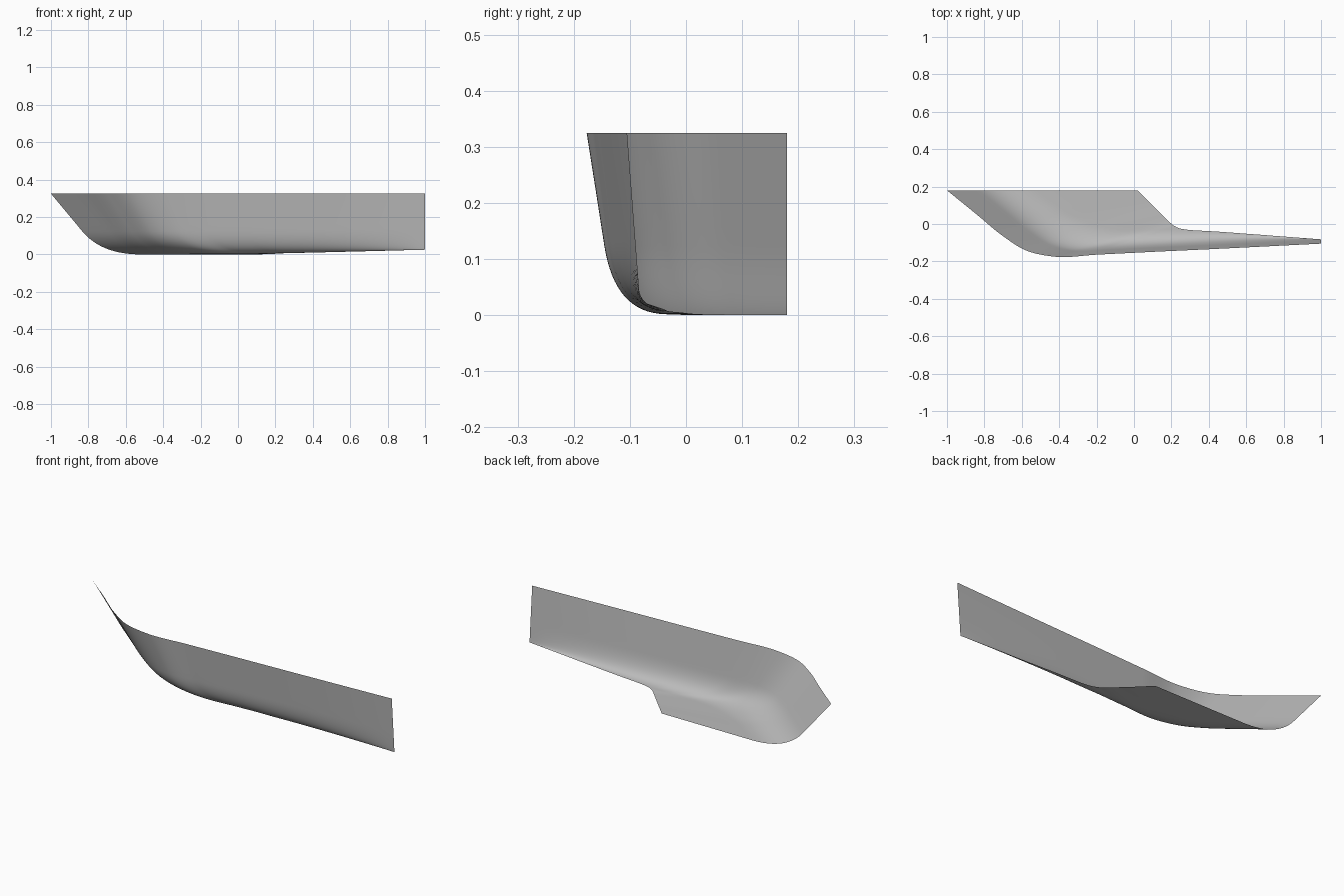
import bpy
import bmesh
from mathutils import Vector

cube = bpy.data.objects.get("Cube")
if cube:
    bpy.data.objects.remove(cube, do_unlink=True)

TOP = 0.325      # rim height
WALL = 0.62      # share of the wall that stays straight
COLS, BEND, FLAT = 14, 16, 6

# Stations around the rim: rim xy, wall/floor corner xy, inner edge xyz,
# share of the floor taken up by the rounded bend
stations = [
    ((-1.00, .180), (-.73, .180), (.02, .18, 0), .28),
    ((-.84, .050), (-.60, .075), (.06, .14, 0), .30),
    ((-.70, -.065), (-.49, -.015), (.10, .10, 0), .35),
    ((-.58, -.140), (-.40, -.080), (.14, .06, .001), .45),
    ((-.42, -.175), (-.29, -.122), (.18, .02, .002), .60),
    ((-.20, -.164), (-.12, -.122), (.215, -.01, .005), .80),
    ((.10, -.149), (.12, -.112), (.28, -.03, .007), 1),
    ((.40, -.135), (.40, -.100), (.45, -.041, .011), 1),
    ((1.00, -.105), (1.00, -.082), (1.00, -.082, .025), 1),
]
keys = [Vector((*rim, *corner, *edge, f)) for rim, corner, edge, f in stations]
us = [0.0]
for a, b in zip(keys, keys[1:]):
    us.append(us[-1] + (Vector(b[:2]) - Vector(a[:2])).length)


def slope(i):
    """Tangent at a station, weighted by the spacing of its neighbours."""
    def step(j):
        return (keys[j + 1] - keys[j]) / (us[j + 1] - us[j])
    if i == 0:
        return step(0)
    if i == len(keys) - 1:
        return step(i - 1)
    h0, h1 = us[i] - us[i - 1], us[i + 1] - us[i]
    return (step(i - 1) * h1 + step(i) * h0) / (h0 + h1)


def blend(i, t):
    """Smooth interpolation between station i and the next."""
    h = us[i + 1] - us[i]
    return (keys[i] * (2*t**3 - 3*t**2 + 1) + slope(i) * h * (t**3 - 2*t**2 + t)
            + keys[i + 1] * (3*t**2 - 2*t**3) + slope(i + 1) * h * (t**3 - t**2))


def section(k):
    """Straight wall, rounded bend, then floor out to the inner edge."""
    rim = Vector((k[0], k[1], TOP))
    edge = Vector(k[4:7])
    corner = Vector((k[2], k[3], k[6]))
    start = rim.lerp(corner, WALL)
    end = corner.lerp(edge, min(k[7], 0.97))
    pts = [rim.lerp(start, j / FLAT) for j in range(FLAT)]
    for j in range(BEND + 1):
        t = j / BEND
        pts.append(start.lerp(corner, t).lerp(corner.lerp(end, t), t))
    pts += [end.lerp(edge, j / FLAT) for j in range(1, FLAT + 1)]
    return pts


# Curved sheet
rows = [section(blend(i, c / COLS)) for i in range(len(keys) - 1) for c in range(COLS)]
rows.append(section(keys[-1]))
bm = bmesh.new()
grid = [[bm.verts.new(p) for p in row] for row in rows]
for r0, r1 in zip(grid, grid[1:]):
    for j in range(len(r0) - 1):
        bm.faces.new((r0[j], r0[j + 1], r1[j + 1], r1[j]))
bmesh.ops.remove_doubles(bm, verts=bm.verts, dist=0.0003)
for face in bm.faces:
    face.smooth = True
bm.normal_update()
if sum(f.normal.z * f.calc_area() for f in bm.faces) < 0:
    bmesh.ops.reverse_faces(bm, faces=bm.faces)
mesh = bpy.data.meshes.new("curved_panel")
bm.to_mesh(mesh)
bm.free()
panel = bpy.data.objects.new("curved_panel", mesh)
bpy.context.collection.objects.link(panel)

# Plain grey material
grey = bpy.data.materials.new("plain_grey")
grey.use_nodes = True
grey.diffuse_color = (0.5, 0.5, 0.5, 1)
grey.node_tree.nodes["Principled BSDF"].inputs["Base Color"].default_value = (0.5, 0.5, 0.5, 1)
mesh.materials.append(grey)
